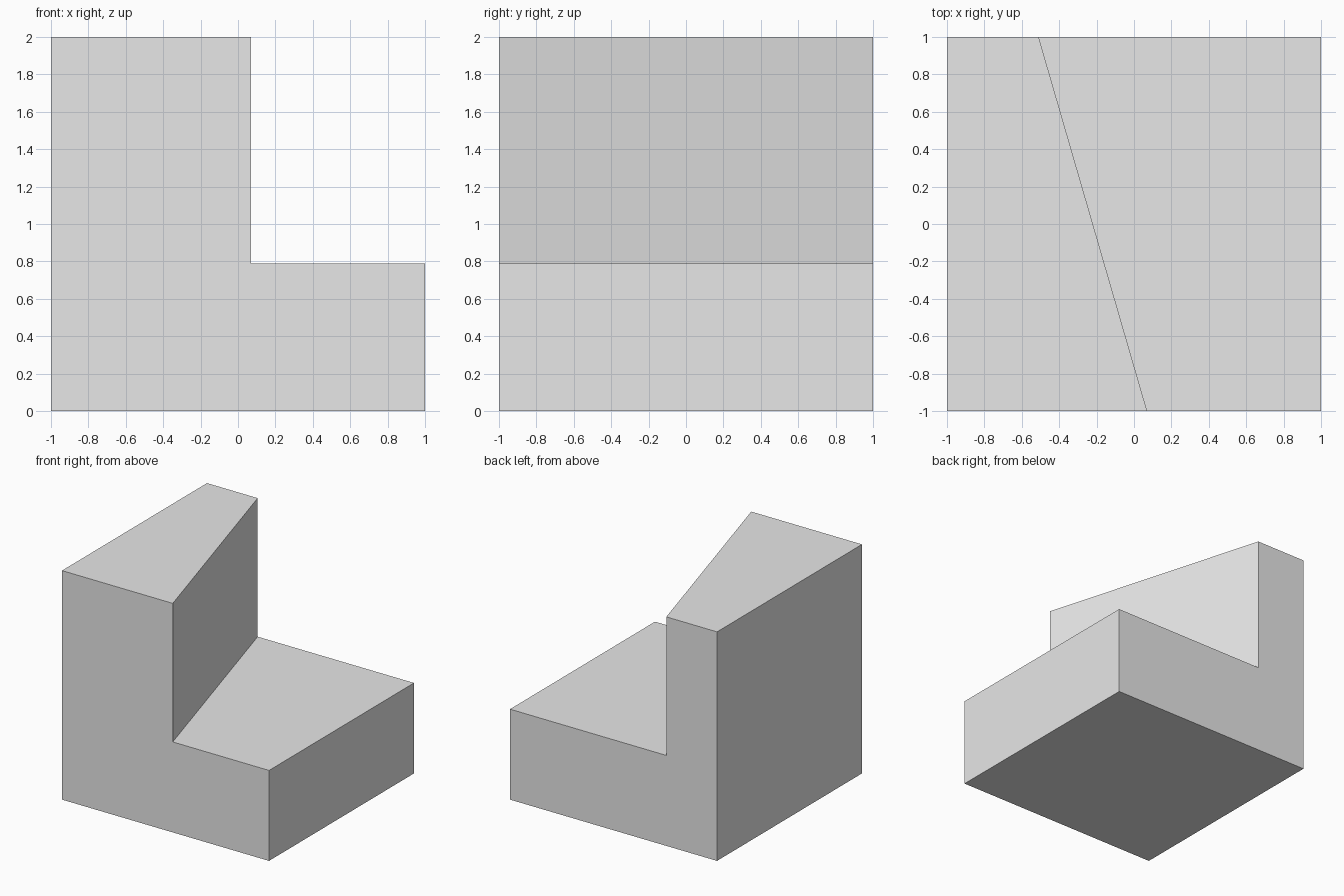
import bpy
import bmesh

cube = bpy.data.objects.get("Cube")
if cube:
    bpy.data.objects.remove(cube, do_unlink=True)

# Plain grey material
GREY = (0.8, 0.8, 0.8, 1.0)
grey = bpy.data.materials.new("plain_grey")
grey.use_nodes = True
grey.diffuse_color = GREY
grey.node_tree.nodes["Principled BSDF"].inputs["Base Color"].default_value = GREY

LEDGE = 0.79        # height of the low step
FRONT_WALL = 0.07   # x of the riser at the front
BACK_WALL = -0.51   # x of the riser at the back


def step_profile(wall_x):
    """L-shaped outline as (x, z) points."""
    return [(-1, 0), (1, 0), (1, LEDGE), (wall_x, LEDGE), (wall_x, 2), (-1, 2)]


# Stepped block: two L-shaped ends joined by side faces, with a slanted riser
bm = bmesh.new()
front = [bm.verts.new((x, -1, z)) for x, z in step_profile(FRONT_WALL)]
back = [bm.verts.new((x, 1, z)) for x, z in step_profile(BACK_WALL)]
bm.faces.new(front)
bm.faces.new(back[::-1])
count = len(front)
for i in range(count):
    j = (i + 1) % count
    bm.faces.new((front[j], front[i], back[i], back[j]))
bmesh.ops.recalc_face_normals(bm, faces=bm.faces)

mesh = bpy.data.meshes.new("stepped_block")
bm.to_mesh(mesh)
bm.free()
mesh.materials.append(grey)
block = bpy.data.objects.new("stepped_block", mesh)
bpy.context.collection.objects.link(block)
